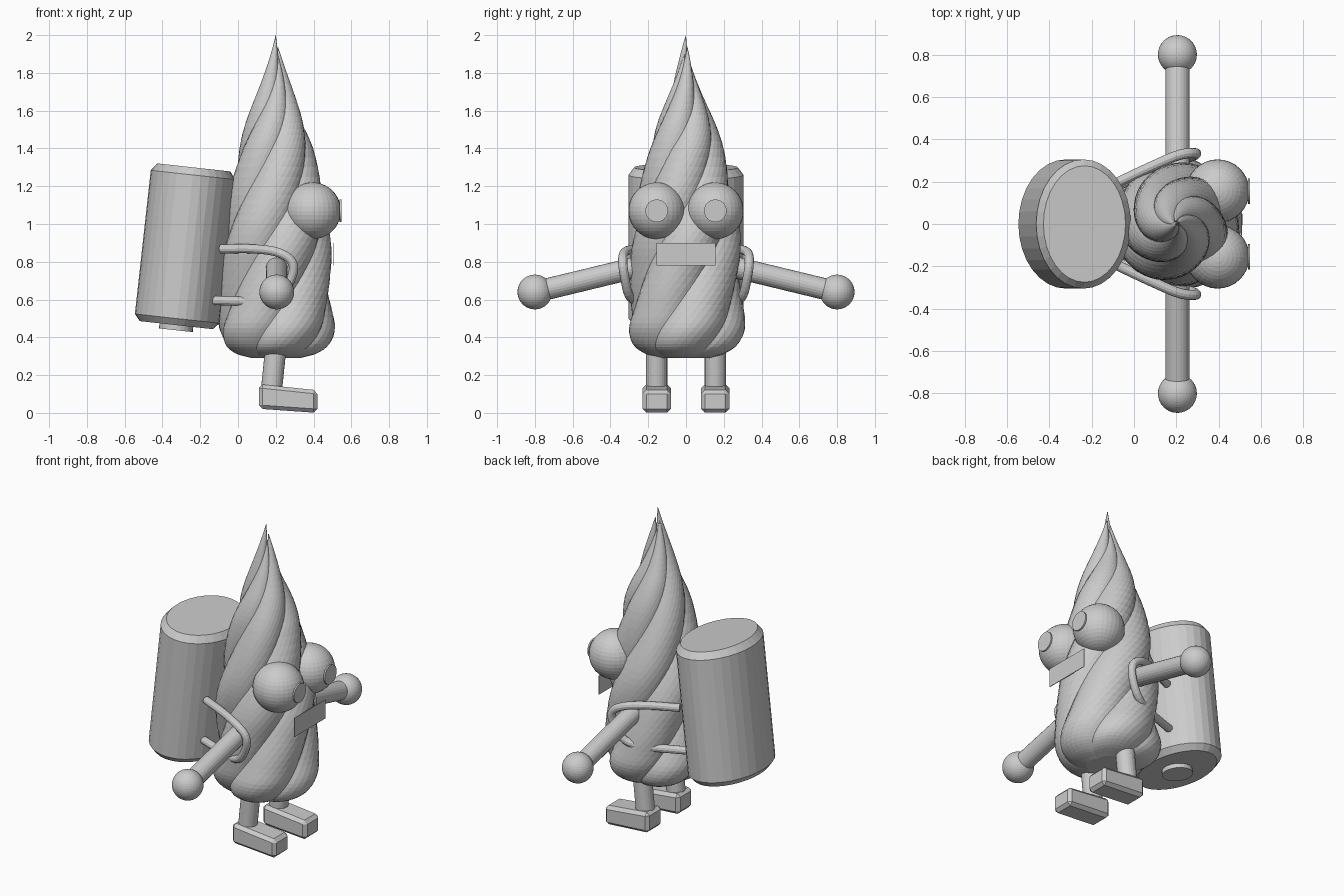
import bpy, bmesh, math
from mathutils import Vector, Matrix

if "Cube" in bpy.data.objects:
    bpy.data.objects.remove(bpy.data.objects["Cube"])

grey = bpy.data.materials.new("plain_grey")
grey.diffuse_color = (0.6, 0.6, 0.6, 1)
grey.use_nodes = True
grey.node_tree.nodes["Principled BSDF"].inputs["Base Color"].default_value = grey.diffuse_color


def finish(bm, name):
    bmesh.ops.recalc_face_normals(bm, faces=bm.faces)
    me = bpy.data.meshes.new(name)
    bm.to_mesh(me)
    bm.free()
    me.materials.append(grey)
    ob = bpy.data.objects.new(name, me)
    bpy.context.collection.objects.link(ob)
    return ob


def ball(name, c, r):
    bm = bmesh.new()
    bmesh.ops.create_uvsphere(bm, u_segments=32, v_segments=20, radius=r,
                              matrix=Matrix.Translation(c))
    return finish(bm, name)


def rod(name, a, b, r, segs=24):
    a, b = Vector(a), Vector(b)
    rot = (b - a).to_track_quat('Z', 'Y').to_matrix().to_4x4()
    bm = bmesh.new()
    bmesh.ops.create_cone(bm, cap_ends=True, segments=segs, radius1=r, radius2=r,
                          depth=(b - a).length,
                          matrix=Matrix.Translation((a + b) / 2) @ rot)
    return finish(bm, name)


def loft(bm, rings):
    loops = [[bm.verts.new(p) for p in ring] for ring in rings]
    n = len(loops[0])
    for lo, hi in zip(loops, loops[1:]):
        for i in range(n):
            bm.faces.new((lo[i], lo[(i + 1) % n], hi[(i + 1) % n], hi[i]))
    bm.faces.new(loops[0][::-1])
    bm.faces.new(loops[-1])


def smooth_path(pts, steps):
    # Catmull-Rom through the points
    pts = [Vector(p) for p in pts]
    ext = [2 * pts[0] - pts[1]] + pts + [2 * pts[-1] - pts[-2]]
    out = []
    for a, b, c, d in zip(ext, ext[1:], ext[2:], ext[3:]):
        for k in range(steps):
            t = k / steps
            out.append(0.5 * (2 * b + (c - a) * t + (2 * a - 5 * b + 4 * c - d) * t**2
                              + (3 * b - a - 3 * c + d) * t**3))
    return out + [pts[-1]]


# Body: five tapering strands twisted around one axis
AXIS = 0.2
profile = smooth_path([(0.13, 0.29), (0.22, 0.315), (0.285, 0.365), (0.315, 0.45),
                       (0.305, 0.57), (0.297, 0.72), (0.295, 0.87), (0.28, 1.02),
                       (0.245, 1.2), (0.2, 1.4), (0.155, 1.55), (0.1, 1.7),
                       (0.048, 1.85), (0.001, 2.0)], 4)
for k, top in enumerate((2.0, 1.9, 1.94, 1.87, 1.93)):
    bm = bmesh.new()
    rings = []
    for R, z in profile:
        ang = math.radians(36 + 72 * k + 155 * (z - 0.63))
        up = max(0, (z - 1.4) / 0.6)
        c = 0.42 * R + (0.012 * up if k else 0)
        cx, cy = AXIS + c * math.cos(ang), c * math.sin(ang)
        rings.append([(cx + 0.58 * R * math.cos(ang + math.tau * i / 28),
                       cy + 0.58 * R * math.sin(ang + math.tau * i / 28),
                       z - (2 - top) * up) for i in range(28)])
    loft(bm, rings)
    finish(bm, f"body_strand_{k + 1}")

# Canister on the back: oval, bevelled at both ends, leaning
lean = Matrix.Translation((-0.28, 0, 0.882)) @ Matrix.Rotation(math.radians(6.3), 4, 'Y')
bm = bmesh.new()
loft(bm, [[lean @ Vector(((0.225 - d) * math.cos(math.tau * i / 32),
                          (0.305 - d) * math.sin(math.tau * i / 32), z))
           for i in range(32)]
          for d, z in ((0.03, -0.42), (0, -0.385), (0, 0.38), (0.03, 0.42))])
finish(bm, "back_canister")
rod("canister_plug", lean @ Vector((0, 0, -0.41)), lean @ Vector((0, 0, -0.447)), 0.09)

# Mouth plate
bm = bmesh.new()
bmesh.ops.create_cube(bm, size=1, matrix=Matrix.Translation((0.507, 0, 0.84))
                      @ Matrix.Diagonal((0.004, 0.31, 0.12, 1)))
finish(bm, "mouth")

# Paired parts
for s, side in ((1, "left"), (-1, "right")):
    ball(f"{side}_eye", (0.395, s * 0.155, 1.07), 0.15)
    rod(f"{side}_pupil", (0.538, s * 0.155, 1.07), (0.547, s * 0.155, 1.07), 0.06)
    rod(f"{side}_arm", (0.205, s * 0.2, 0.785), (0.205, s * 0.8, 0.64), 0.057)
    ball(f"{side}_hand", (0.205, s * 0.8, 0.64), 0.092)
    rod(f"{side}_leg", (0.175, s * 0.155, 0.1), (0.208, s * 0.155, 0.42), 0.056)

    # Foot: wedge sloping down to the toe
    bm = bmesh.new()
    bmesh.ops.create_cube(bm, size=1)
    for v in bm.verts:
        toe, high = v.co.x > 0, v.co.z > 0
        v.co = ((0.42 if toe else 0.11), s * 0.155 + v.co.y * 0.15,
                (0.12 if high else 0.0) if toe else (0.152 if high else 0.022))
    bmesh.ops.bevel(bm, geom=bm.edges[:], offset=0.02, segments=1, affect='EDGES')
    finish(bm, f"{side}_foot")

    # Shoulder strap: round tube looping around the arm
    path = smooth_path([(-0.09, s * 0.19, 0.868), (0.08, s * 0.27, 0.868),
                        (0.21, s * 0.325, 0.85), (0.285, s * 0.335, 0.80),
                        (0.285, s * 0.325, 0.72), (0.22, s * 0.30, 0.62),
                        (0.1, s * 0.25, 0.592), (-0.14, s * 0.16, 0.595)], 5)
    rings = []
    for i, p in enumerate(path):
        t = (path[min(i + 1, len(path) - 1)] - path[max(i - 1, 0)]).normalized()
        u = t.cross(Vector((0, 1, 0))).normalized()
        w = t.cross(u)
        rings.append([p + 0.024 * (u * math.cos(math.tau * j / 12)
                                   + w * math.sin(math.tau * j / 12)) for j in range(12)])
    bm = bmesh.new()
    loft(bm, rings)
    finish(bm, f"{side}_strap")
